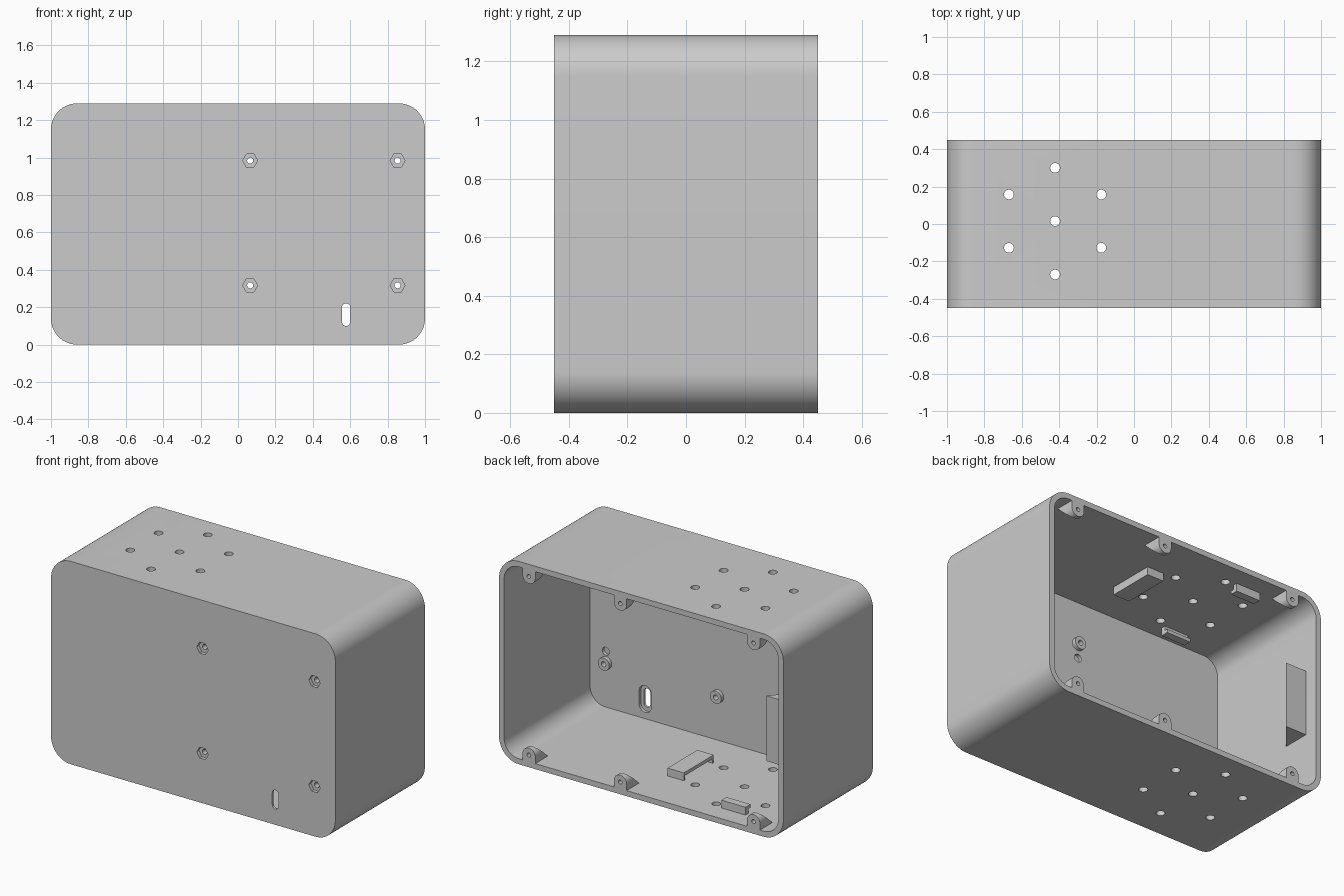
import bpy, bmesh
from math import sin, cos, pi, radians

cube = bpy.data.objects.get("Cube")
if cube:
    bpy.data.objects.remove(cube, do_unlink=True)

W, D, H = 1.0, 0.45, 1.29      # half width, half depth, height
T, R = 0.035, 0.14             # wall thickness, corner radius

grey = bpy.data.materials.new("plain_grey")
grey.use_nodes = True
colour = (0.6, 0.6, 0.6, 1)
grey.diffuse_color = colour
grey.node_tree.nodes["Principled BSDF"].inputs["Base Color"].default_value = colour


def arc(cx, cz, r, start, end, n):
    angles = [radians(start + (end - start) * i / n) for i in range(n + 1)]
    return [(cx + r * cos(a), cz + r * sin(a)) for a in angles]


def circle(cx, cz, r, n=32):
    return arc(cx, cz, r, 0, 360, n)[:-1]


def rounded(x0, x1, z0, z1, r):
    return (arc(x1 - r, z1 - r, r, 0, 90, 16) + arc(x0 + r, z1 - r, r, 90, 180, 16)
            + arc(x0 + r, z0 + r, r, 180, 270, 16) + arc(x1 - r, z0 + r, r, 270, 360, 16))


def slot(cx, cz, r, half):
    return arc(cx, cz + half, r, 0, 180, 16) + arc(cx, cz - half, r, 180, 360, 16)


def loft(name, ring_a, ring_b):
    """Closed solid between two matching rings of 3D points."""
    bm = bmesh.new()
    a = [bm.verts.new(p) for p in ring_a]
    b = [bm.verts.new(p) for p in ring_b]
    bm.faces.new(a)
    bm.faces.new(b)
    for i in range(len(a)):
        j = (i + 1) % len(a)
        bm.faces.new((a[i], a[j], b[j], b[i]))
    bmesh.ops.recalc_face_normals(bm, faces=bm.faces)
    mesh = bpy.data.meshes.new(name)
    bm.to_mesh(mesh)
    bm.free()
    mesh.materials.append(grey)
    obj = bpy.data.objects.new(name, mesh)
    bpy.context.collection.objects.link(obj)
    return obj


def along_y(name, pts, y0, y1):
    return loft(name, [(x, y0, z) for x, z in pts], [(x, y1, z) for x, z in pts])


def along_z(name, pts, z0, z1):
    return loft(name, [(x, y, z0) for x, y in pts], [(x, y, z1) for x, y in pts])


def block(name, x0, x1, y0, y1, z0, z1):
    return along_z(name, [(x0, y0), (x1, y0), (x1, y1), (x0, y1)], z0, z1)


def cut(obj, cutter):
    mod = obj.modifiers.new("cut", "BOOLEAN")
    mod.operation, mod.solver, mod.object = "DIFFERENCE", "EXACT", cutter
    bpy.context.view_layer.objects.active = obj
    bpy.ops.object.modifier_apply(modifier=mod.name)
    bpy.data.objects.remove(cutter, do_unlink=True)


def smooth(obj):
    bpy.ops.object.select_all(action="DESELECT")
    obj.select_set(True)
    bpy.context.view_layer.objects.active = obj
    bpy.ops.object.shade_smooth_by_angle(angle=radians(30))


# Case shell, open at the back
shell = along_y("case_shell", rounded(-W, W, 0, H, R), -D, D)
inner = -D + T
cut(shell, along_y("cavity", rounded(-W + T, W - T, T, H - T, R - T), inner, D + 0.1))

# Ring of sound holes through top and bottom
centre = (-0.422, 0.015)
holes = [centre] + [(centre[0] + 0.285 * sin(k * pi / 3), centre[1] + 0.285 * cos(k * pi / 3))
                    for k in range(6)]
for x, y in holes:
    cut(shell, along_z("hole_cutter", circle(x, y, 0.026), -0.1, H + 0.1))

# Slot with a wider recess on the inside
cut(shell, along_y("slot_cutter", slot(0.578, 0.16, 0.022, 0.038), -D - 0.1, inner + 0.1))
cut(shell, along_y("recess_cutter", slot(0.578, 0.16, 0.043, 0.042), inner - 0.02, inner + 0.1))

# Board mounts: nut recess outside, screw hole, standoff inside
for x in (0.065, 0.853):
    for z in (0.317, 0.984):
        cut(shell, along_y("nut_cutter", circle(x, z, 0.04, 6), -D - 0.1, -D + 0.022))
        cut(shell, along_y("screw_cutter", circle(x, z, 0.016), -D - 0.1, inner + 0.1))
        post = along_y("standoff", circle(x, z, 0.04), inner - 0.002, inner + 0.025)
        cut(post, along_y("screw_cutter", circle(x, z, 0.016), -D, 0))
        smooth(post)

# Blind locating holes beside two opposite mounts
for x, z in ((0.065, 0.895), (0.855, 0.39)):
    cut(shell, along_y("pin_cutter", circle(x, z, 0.025), inner - 0.02, inner + 0.1))
smooth(shell)


def mirror_z(h, top):
    return H - h if top else h


# Lid screw bosses that slope back into the wall
for top in (False, True):
    side = "top" if top else "bottom"
    for bx in (-0.79, 0.148, 0.79):
        pts = [(bx + 0.045, 0.03)] + arc(bx, 0.077, 0.045, 0, 180, 20) + [(bx - 0.045, 0.03)]
        front = [(x, D - 0.03 - 1.1 * (0.122 - h), mirror_z(h, top)) for x, h in pts]
        back = [(x, D, mirror_z(h, top)) for x, h in pts]
        boss = loft(side + "_screw_boss", front, back)
        cut(boss, along_y("pilot_cutter", circle(bx, mirror_z(0.077, top), 0.013, 20), D - 0.05, D + 0.1))
        smooth(boss)

# Retaining clips on floor and ceiling: stem with an overhanging lip
low, mid, high = T - 0.005, T + 0.028, T + 0.05
for top in (False, True):
    side = "top" if top else "bottom"

    def clip_part(name, x0, x1, y0, y1, h0, h1):
        z0, z1 = sorted((mirror_z(h0, top), mirror_z(h1, top)))
        block(side + "_" + name, x0, x1, y0, y1, z0, z1)

    clip_part("side_clip_stem", -0.035, 0.025, -0.15, 0.15, low, mid)
    clip_part("side_clip_lip", -0.09, 0.025, -0.15, 0.15, mid, high)
    for y in (-0.15, 0.14):
        clip_part("side_clip_end", -0.09, -0.035, y, y + 0.01, low, mid)
    clip_part("rear_clip_stem", -0.65, -0.48, 0.30, 0.33, low, mid)
    clip_part("rear_clip_lip", -0.65, -0.48, 0.28, 0.33, mid, high)
    clip_part("front_clip_stem", -0.65, -0.48, -0.33, -0.30, low, mid)
    clip_part("front_clip_lip", -0.65, -0.48, -0.33, -0.28, mid, high)

# Wedge stop on the side wall
edge = -W + T - 0.005
along_z("wall_wedge", [(edge, 0.36), (-0.817, 0.36), (edge, 0.18)], 0.435, 0.85)
